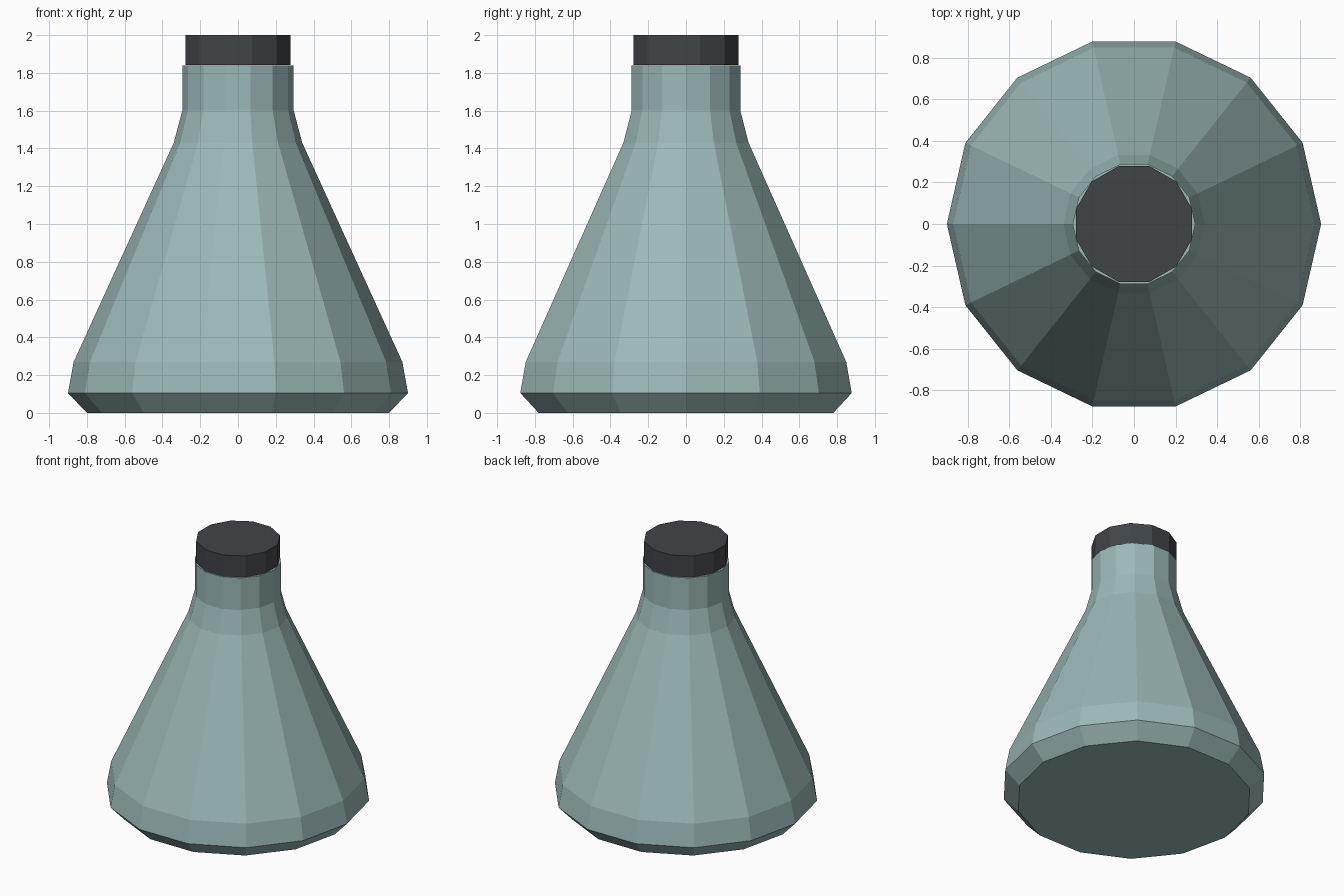
import bpy
import bmesh
from math import cos, sin, pi

cube = bpy.data.objects.get("Cube")
if cube:
    bpy.data.objects.remove(cube, do_unlink=True)


def make_material(name, rgb):
    mat = bpy.data.materials.new(name)
    mat.use_nodes = True
    mat.diffuse_color = (*rgb, 1)
    mat.node_tree.nodes["Principled BSDF"].inputs["Base Color"].default_value = (*rgb, 1)
    return mat


def lathe(name, profile, sides, turn, mat):
    """Closed, flat-faced solid turned from (radius, height) points."""
    bm = bmesh.new()
    rings = []
    for radius, z in profile:
        angles = [turn + 2 * pi * i / sides for i in range(sides)]
        rings.append([bm.verts.new((radius * cos(a), radius * sin(a), z)) for a in angles])
    for low, high in zip(rings, rings[1:]):
        for i in range(sides):
            j = (i + 1) % sides
            bm.faces.new((low[i], low[j], high[j], high[i]))
    bm.faces.new(rings[0][::-1])
    bm.faces.new(rings[-1])
    mesh = bpy.data.meshes.new(name)
    bm.to_mesh(mesh)
    bm.free()
    mesh.materials.append(mat)
    obj = bpy.data.objects.new(name, mesh)
    bpy.context.collection.objects.link(obj)
    return obj


glass = make_material("grey teal glass", (0.33, 0.48, 0.475))
dark = make_material("charcoal stopper", (0.053, 0.058, 0.066))

# Conical flask: chamfered base, sloping sides, shoulder and straight neck
flask_profile = [(0.8, 0), (0.9, 0.105), (0.87, 0.27),
                 (0.34, 1.43), (0.295, 1.6), (0.295, 1.84)]
lathe("flask_body", flask_profile, 14, 0, glass)

# Twelve-sided stopper, flats facing the axes
lathe("stopper", [(0.288, 1.841), (0.288, 2.0)], 12, pi / 12, dark)
